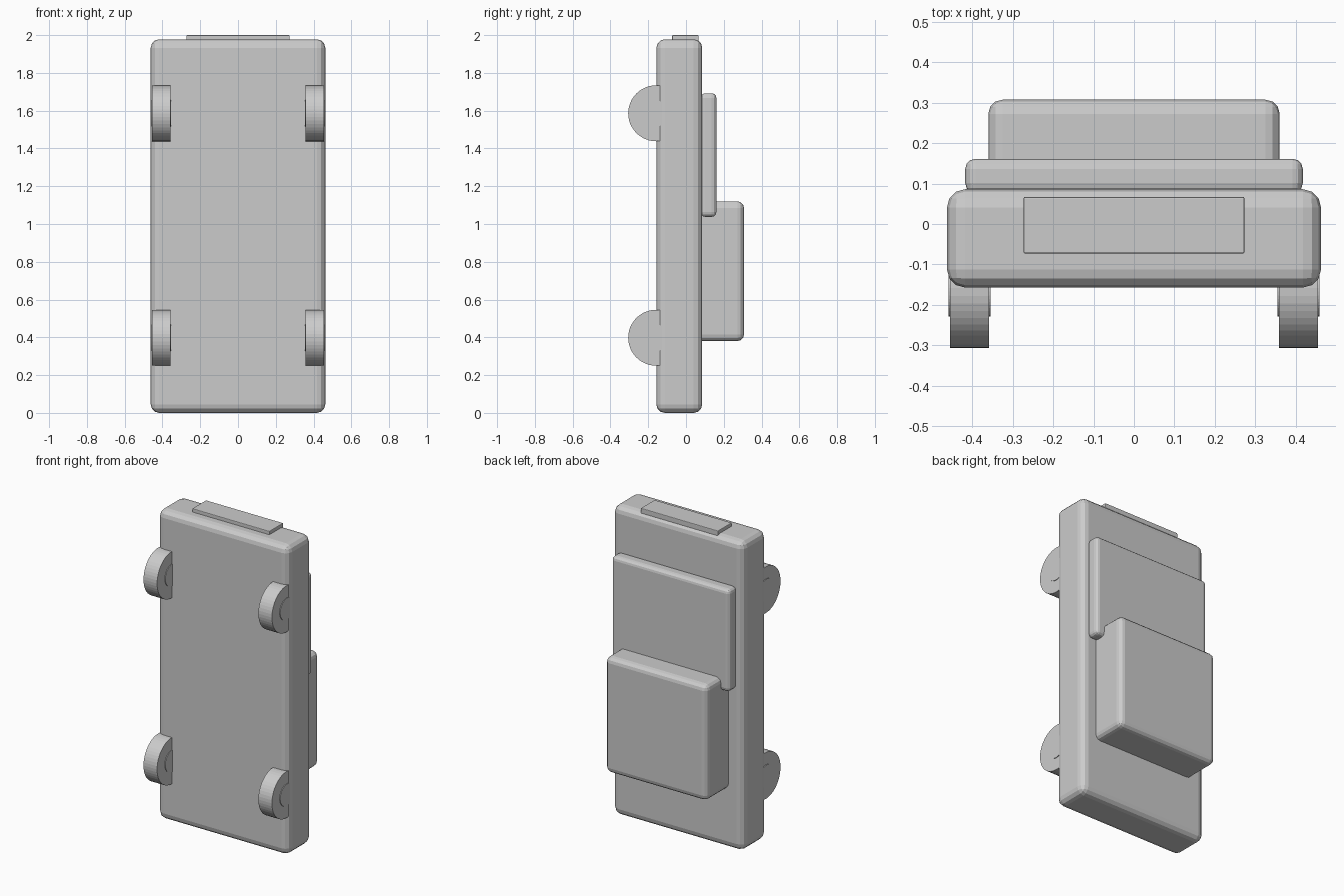
import bpy, math

if "Cube" in bpy.data.objects:
    bpy.data.objects.remove(bpy.data.objects["Cube"])


def rounded_box(name, x, y0, y1, z0, z1, bevel, segments=3):
    """Box symmetric about x = 0 with rounded edges."""
    bpy.ops.mesh.primitive_cube_add(size=1, location=(0, (y0 + y1) / 2, (z0 + z1) / 2))
    ob = bpy.context.object
    ob.name = name
    ob.scale = (2 * x, y1 - y0, z1 - z0)
    bpy.ops.object.transform_apply(location=False, rotation=False, scale=True)
    mod = ob.modifiers.new("rounding", 'BEVEL')
    mod.width = bevel
    mod.segments = segments
    return ob


def disc(name, x, y, z, radius, width):
    """Cylinder lying along the x axis."""
    bpy.ops.mesh.primitive_cylinder_add(vertices=48, radius=radius, depth=width,
                                        location=(x, y, z), rotation=(0, math.pi / 2, 0))
    bpy.context.object.name = name


# Car body standing on its tail, with hood, cabin and nose plate
rounded_box("body", 0.462, -0.157, 0.086, 0.0, 1.978, 0.045)
rounded_box("hood", 0.417, 0.076, 0.161, 1.038, 1.692, 0.025)
rounded_box("cabin", 0.36, 0.04, 0.307, 0.38, 1.12, 0.035)
rounded_box("nose_plate", 0.273, -0.073, 0.067, 1.965, 2.0, 0.004, 2)

# Four wheels with slightly proud hubs
for side, sx in (("left", -1), ("right", 1)):
    for end, z in (("rear", 0.398), ("front", 1.586)):
        disc(f"{end}_{side}_tyre", sx * 0.406, -0.158, z, 0.148, 0.096)
        disc(f"{end}_{side}_hub", sx * 0.406, -0.158, z, 0.07, 0.104)
